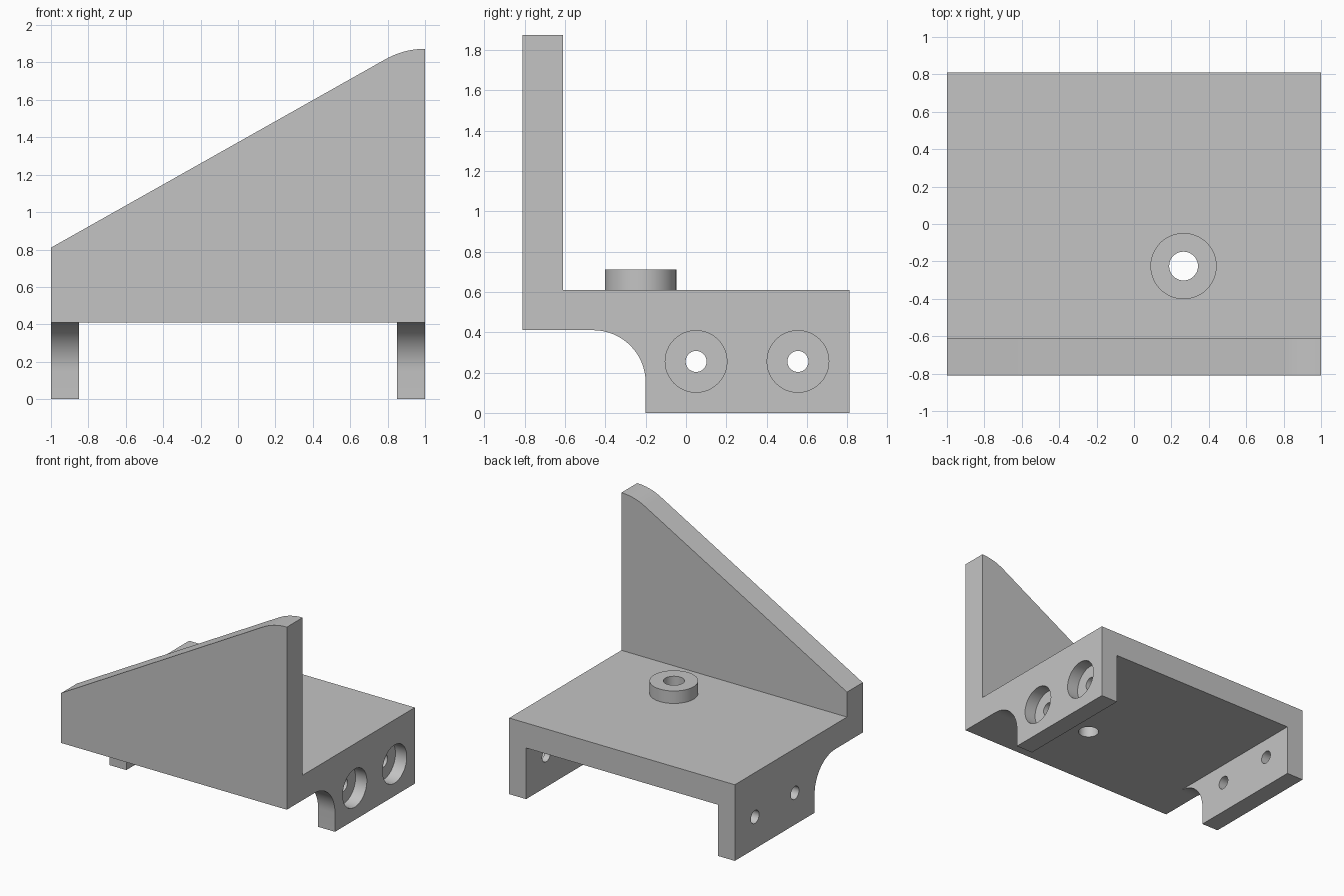
import bpy, bmesh
from math import sin, cos, radians, tau

default_cube = bpy.data.objects.get("Cube")
if default_cube:
    bpy.data.objects.remove(default_cube, do_unlink=True)

# Single plain grey material
GREY = (0.55, 0.55, 0.55, 1.0)
grey = bpy.data.materials.new("plain_grey")
grey.use_nodes = True
grey.diffuse_color = GREY
grey.node_tree.nodes["Principled BSDF"].inputs["Base Color"].default_value = GREY


def prism(name, profile, axis, lo, hi):
    """Extrude a 2D profile along an axis: X uses (y, z), Y uses (x, z), Z uses (x, y)."""
    place = {"X": lambda a, b, d: (d, a, b),
             "Y": lambda a, b, d: (a, d, b),
             "Z": lambda a, b, d: (a, b, d)}[axis]
    bm = bmesh.new()
    low, high = ([bm.verts.new(place(a, b, d)) for a, b in profile] for d in (lo, hi))
    bm.faces.new(low)
    bm.faces.new(high)
    n = len(profile)
    for i in range(n):
        j = (i + 1) % n
        bm.faces.new((low[i], low[j], high[j], high[i]))
    bmesh.ops.recalc_face_normals(bm, faces=bm.faces)
    mesh = bpy.data.meshes.new(name)
    bm.to_mesh(mesh)
    bm.free()
    mesh.materials.append(grey)
    obj = bpy.data.objects.new(name, mesh)
    bpy.context.collection.objects.link(obj)
    return obj


def arc(ca, cb, r, start, end, steps=16):
    angles = [radians(start + (end - start) * i / steps) for i in range(steps + 1)]
    return [(ca + r * cos(t), cb + r * sin(t)) for t in angles]


def circle(ca, cb, r, n=48):
    return [(ca + r * cos(tau * i / n), cb + r * sin(tau * i / n)) for i in range(n)]


def combine(target, tool, operation):
    tool.hide_render = True
    mod = target.modifiers.new(operation.lower(), "BOOLEAN")
    mod.object, mod.operation, mod.solver = tool, operation, "EXACT"
    bpy.context.view_layer.objects.active = target
    bpy.ops.object.modifier_apply(modifier=mod.name)
    bpy.data.objects.remove(tool, do_unlink=True)


# L-shaped body with a concave curve at the front of the legs
TOP, UNDER = 0.61, 0.41
side = [(-0.81, 2.1), (-0.81, UNDER)]
side += arc(-0.46, 0.15, 0.26, 90, 0)
side += [(-0.2, 0), (0.81, 0), (0.81, TOP), (-0.61, TOP), (-0.61, 2.1)]
bracket = prism("bracket", side, "X", -1, 1)

# Sloping wall top, rounded into the tall end
slope = [(-1.2, 0.698), (-1, 0.81)] + arc(1, 1.443, 0.43, 119.2, 90) + [(1.2, 1.873)]
slope += [(1.2, 2.4), (-1.2, 2.4)]
combine(bracket, prism("slope_cutter", slope, "Y", -1, -0.5), "DIFFERENCE")

# Channel between the legs
channel = [(-0.85, -0.2), (0.85, -0.2), (0.85, UNDER), (-0.85, UNDER)]
combine(bracket, prism("channel_cutter", channel, "Y", -1, 1), "DIFFERENCE")

# Raised boss with a hole through the plate
combine(bracket, prism("boss", circle(0.265, -0.225, 0.177), "Z", 0.5, 0.71), "UNION")
combine(bracket, prism("boss_hole", circle(0.265, -0.225, 0.077), "Z", 0.2, 1), "DIFFERENCE")

# Screw holes through both legs, counterbored on the left leg
for y in (0.05, 0.555):
    combine(bracket, prism("screw_hole", circle(y, 0.255, 0.052), "X", -1.2, 1.2), "DIFFERENCE")
    combine(bracket, prism("counterbore", circle(y, 0.255, 0.153), "X", 0.9, 1.2), "DIFFERENCE")

bpy.ops.object.select_all(action="DESELECT")
bracket.select_set(True)
bpy.context.view_layer.objects.active = bracket
bpy.ops.object.shade_smooth_by_angle(angle=radians(30))
